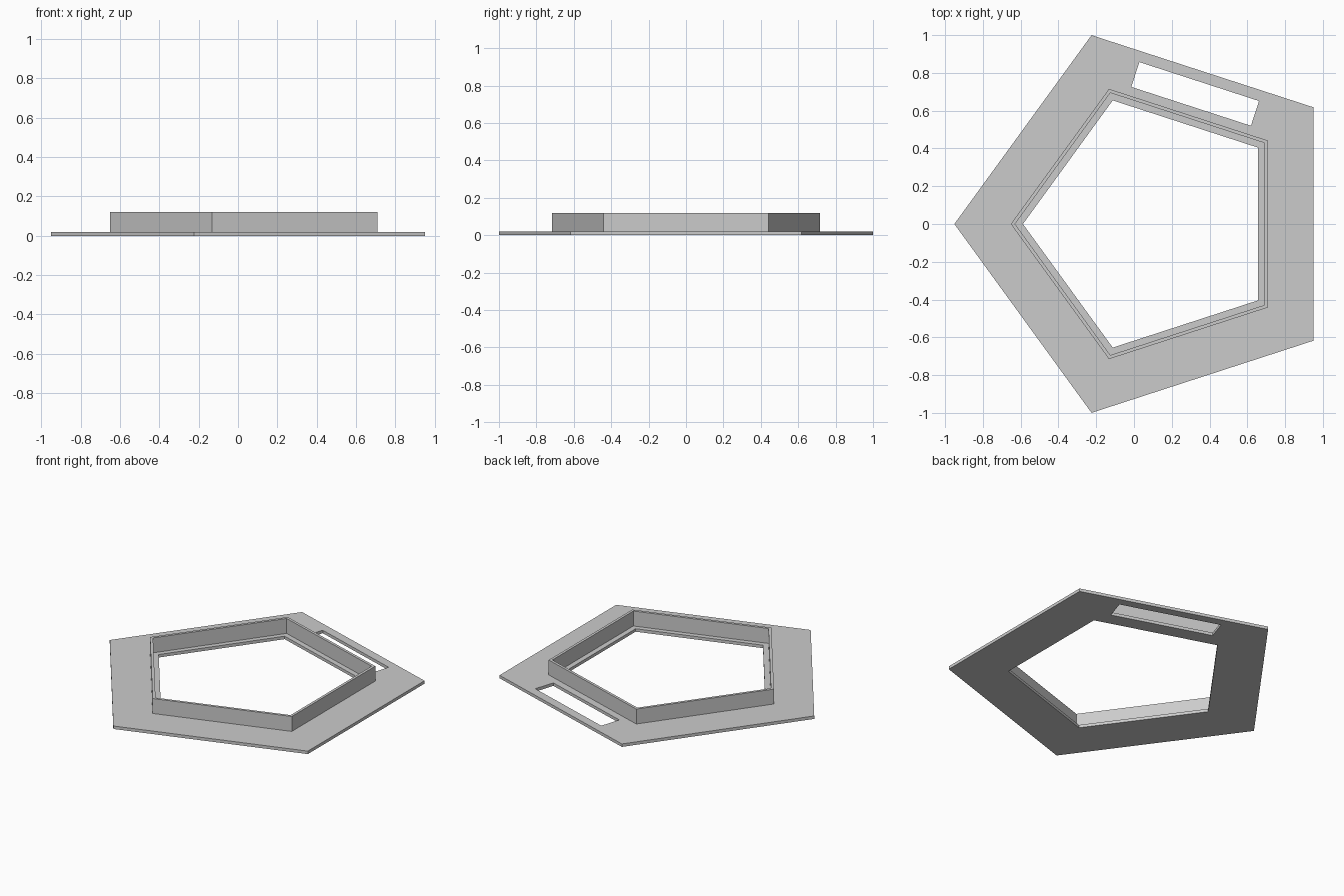
import bpy
from math import cos, sin, pi, radians
from mathutils import Matrix, Vector

cube = bpy.data.objects.get("Cube")
if cube:
    bpy.data.objects.remove(cube, do_unlink=True)

CENTRE = Vector((0.1, 0, 0))
PLATE_TOP, WALL_TOP = 0.02, 0.12

grey = bpy.data.materials.new("plain grey")
grey.use_nodes = True
grey.diffuse_color = (0.6, 0.6, 0.6, 1)
grey.node_tree.nodes["Principled BSDF"].inputs["Base Color"].default_value = grey.diffuse_color


def pentagon(radius):
    """Regular pentagon with one corner pointing to -x."""
    angles = [pi + 2 * pi * i / 5 for i in range(5)]
    return [Vector((radius * cos(a), radius * sin(a), 0)) for a in angles]


def slot(distance, length, width, angle):
    """Rectangle lying across the given direction from the centre."""
    turn = Matrix.Rotation(angle, 3, 'Z')
    corners = [(-1, -1), (1, -1), (1, 1), (-1, 1)]
    return [turn @ Vector((distance + u * width / 2, v * length / 2, 0)) for u, v in corners]


def extruded(name, outlines, bottom, top):
    """Solid slab from an outer outline and its holes."""
    curve = bpy.data.curves.new(name, 'CURVE')
    curve.dimensions = '2D'
    curve.fill_mode = 'BOTH'
    curve.extrude = (top - bottom) / 2
    for outline in outlines:
        spline = curve.splines.new('POLY')
        spline.points.add(len(outline) - 1)
        for point, co in zip(spline.points, outline):
            point.co = (co.x, co.y, 0, 1)
        spline.use_cyclic_u = True
    curve.materials.append(grey)
    obj = bpy.data.objects.new(name, curve)
    obj.location = CENTRE + Vector((0, 0, (top + bottom) / 2))
    bpy.context.collection.objects.link(obj)
    bpy.ops.object.select_all(action='DESELECT')
    obj.select_set(True)
    bpy.context.view_layer.objects.active = obj
    bpy.ops.object.convert(target='MESH')
    bpy.ops.object.shade_flat()


# Flat base with the central opening and one long slot
extruded("base_plate",
         [pentagon(1.051), pentagon(0.688), slot(0.724, 0.666, 0.138, radians(72))],
         0, PLATE_TOP)

# Thin upright wall set back from the opening, leaving a ledge inside
extruded("raised_wall", [pentagon(0.752), pentagon(0.73)], PLATE_TOP, WALL_TOP)
